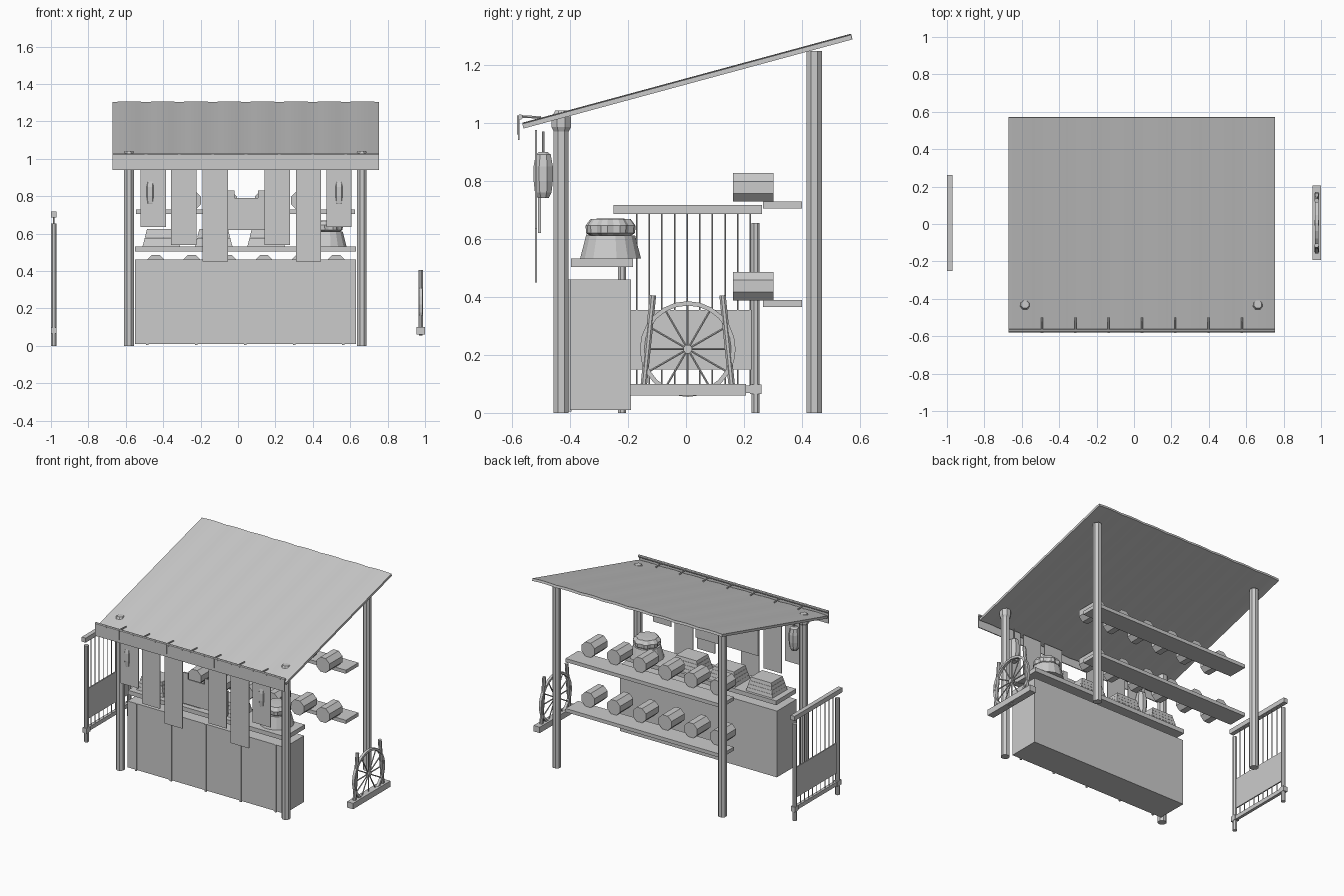
import bpy, bmesh, math
from mathutils import Vector, Matrix

old = bpy.data.objects.get("Cube")
if old:
    bpy.data.objects.remove(old, do_unlink=True)

grey = bpy.data.materials.new("plain_grey")
grey.use_nodes = True
COLOUR = (0.6, 0.6, 0.6, 1)
grey.diffuse_color = COLOUR
grey.node_tree.nodes["Principled BSDF"].inputs["Base Color"].default_value = COLOUR


def finish(name, bm):
    bmesh.ops.recalc_face_normals(bm, faces=bm.faces)
    mesh = bpy.data.meshes.new(name)
    bm.to_mesh(mesh)
    bm.free()
    mesh.materials.append(grey)
    ob = bpy.data.objects.new(name, mesh)
    bpy.context.collection.objects.link(ob)
    return ob


def box(name, x0, x1, y0, y1, z0, z1, taper=1):
    bm = bmesh.new()
    bmesh.ops.create_cube(bm, size=1)
    for v in bm.verts:
        k = taper if v.co.z > 0 else 1
        v.co = ((x0 + x1) / 2 + v.co.x * k * (x1 - x0),
                (y0 + y1) / 2 + v.co.y * k * (y1 - y0),
                (z0 + z1) / 2 + v.co.z * (z1 - z0))
    return finish(name, bm)


def rod(name, a, b, r, n=8, r2=None):
    """Prism or cone from point a to point b, with a flat side facing the axes."""
    a, b = Vector(a), Vector(b)
    d = b - a
    bm = bmesh.new()
    turn = d.to_track_quat('Z', 'Y').to_matrix().to_4x4()
    m = Matrix.Translation((a + b) / 2) @ turn @ Matrix.Rotation(math.pi / n, 4, 'Z')
    bmesh.ops.create_cone(bm, cap_ends=True, segments=n, radius1=r,
                          radius2=r if r2 is None else r2, depth=d.length, matrix=m)
    return finish(name, bm)


def lathe(name, x, y, profile, n, rib=0):
    """Turn (radius, height) points about a vertical axis; rib pulls in every third column."""
    bm = bmesh.new()
    rings = []
    for r, z in profile:
        ring = []
        for i in range(n):
            t = math.tau * (i + 0.5) / n
            k = r * (1 - rib * (i % 3 == 0))
            ring.append(bm.verts.new((x + k * math.cos(t), y + k * math.sin(t), z)))
        rings.append(ring)
    for lo, hi in zip(rings, rings[1:]):
        for i in range(n):
            j = (i + 1) % n
            bm.faces.new((lo[i], lo[j], hi[j], hi[i]))
    bm.faces.new(rings[0])
    bm.faces.new(rings[-1])
    return finish(name, bm)


# Roof: one sloping sheet of eight gently bowed strips
LEFT, RIGHT, STRIPS, STEPS = -0.67, 0.755, 8, 4
pitch = (RIGHT - LEFT) / STRIPS
bm = bmesh.new()
pairs = []
for i in range(STRIPS * STEPS + 1):
    x = LEFT + i * pitch / STEPS
    bow = 0.004 * math.sin(math.pi * (i % STEPS) / STEPS)
    pairs.append([bm.verts.new((x, y, z + bow)) for y, z in ((-0.56, 0.98), (0.573, 1.287))])
for p, q in zip(pairs, pairs[1:]):
    bm.faces.new((p[0], q[0], q[1], p[1]))
extra = bmesh.ops.extrude_face_region(bm, geom=bm.faces[:])["geom"]
bmesh.ops.translate(bm, vec=(0, -0.004, 0.016),
                    verts=[g for g in extra if isinstance(g, bmesh.types.BMVert)])
roof = finish("roof", bm)
bpy.context.view_layer.objects.active = roof
roof.select_set(True)
bpy.ops.object.shade_smooth_by_angle(angle=math.radians(12))
roof.select_set(False)

# Valance along the low eave, its rod and ties
box("valance", LEFT, RIGHT, -0.579, -0.573, 0.94, 1.02)
rod("valance_rod", (LEFT, -0.571, 1.02), (RIGHT, -0.571, 1.02), 0.009)
for i in range(1, STRIPS):
    x = LEFT + i * pitch
    box("valance_tie", x - 0.007, x + 0.007, -0.582, -0.578, 0.96, 1.025)
    rod("roof_tie", (x, -0.571, 1.022), (x, -0.5, 1.018), 0.005, 6)

# Corner posts
for x in (-0.583, 0.662):
    lathe("front_post", x, -0.43,
          [(0.028, 0), (0.028, 0.97), (0.036, 0.985), (0.036, 1.02), (0.022, 1.042)], 8)
    rod("back_post", (x, 0.442, 0), (x, 0.442, 1.247), 0.028)

# Counter with batten strips and a raised top
box("counter", -0.55, 0.63, -0.40, -0.19, 0.01, 0.46)
for i in range(5):
    x = -0.485 + i * 0.262
    box("counter_batten", x - 0.006, x + 0.006, -0.406, -0.395, 0.004, 0.46)
box("counter_top", -0.55, 0.63, -0.397, -0.182, 0.503, 0.532)

# Stacked trays on the counter
for x in (-0.41, -0.13, 0.15):
    for i in range(4):
        w, z = 0.1 - i * 0.006, 0.532 + i * 0.023
        box("stacked_tray", x - w, x + w, -0.28 - w * 0.8, -0.28 + w * 0.8, z, z + 0.022, 0.94)

# Tub with a ribbed heap on top
lathe("tub", 0.475, -0.26, [(0.107, 0.532), (0.086, 0.612)], 16)
lathe("ribbed_heap", 0.475, -0.26,
      [(0.07, 0.61), (0.085, 0.62), (0.087, 0.645), (0.07, 0.668), (0.03, 0.67)], 24, 0.1)

# Back shelves with small barrels lying front to back
for z in (0.365, 0.705):
    box("back_shelf", -0.545, 0.625, 0.265, 0.40, z, z + 0.024)
    for i in range(6):
        x = -0.44 + i * 0.193
        rod("barrel", (x, 0.162, z + 0.072), (x, 0.302, z + 0.072), 0.053)

# Hanging banners of different lengths
for x, low in ((-0.452, 0.635), (-0.29, 0.54), (-0.122, 0.45),
               (0.21, 0.54), (0.377, 0.45), (0.54, 0.635)):
    box("hanging_banner", x - 0.068, x + 0.068, -0.52, -0.514, low, 0.975)

# Wide sign between the banners, with two lugs
box("sign_board", -0.19, 0.277, -0.510, -0.500, 0.62, 0.79)
for x in (-0.037, 0.125):
    box("sign_lug", x - 0.018, x + 0.018, -0.510, -0.500, 0.785, 0.83)

# Lanterns set through the end banners
for x in (-0.47, 0.54):
    lathe("lantern", x, -0.492,
          [(0.02, 0.74), (0.031, 0.76), (0.036, 0.80), (0.036, 0.85), (0.028, 0.89), (0.015, 0.90)], 8)
    rod("lantern_cord", (x, -0.492, 0.89), (x, -0.492, 0.97), 0.005, 6)

# Gate standing on the right of the stall
for y in (-0.22, 0.24):
    rod("gate_post", (-0.985, y, 0), (-0.985, y, 0.655), 0.015)
    box("gate_block", -1.0, -0.97, y - 0.02, y + 0.02, 0.065, 0.098)
box("gate_top_rail", -1.0, -0.97, -0.25, 0.262, 0.686, 0.717)
box("gate_bottom_rail", -0.995, -0.975, -0.22, 0.24, 0.068, 0.095)
box("gate_panel", -0.989, -0.981, -0.205, 0.225, 0.15, 0.355)
for i in range(10):
    y = -0.17 + i * 0.0435
    rod("gate_bar", (-0.985, y, 0.09), (-0.985, y, 0.69), 0.003, 6)

# Spoked wheel held in a stand on the left of the stall
WX, WY, WZ = 0.977, 0.006, 0.22
box("wheel_base", 0.954, 1.0, -0.193, 0.207, 0.06, 0.10)
for side in (-1, 1):
    rod("wheel_support", (WX, WY + side * 0.152, 0.09), (WX, WY + side * 0.12, 0.405), 0.012)
bm = bmesh.new()
SEG = 24
loops = []
for i in range(SEG):
    t = math.tau * i / SEG
    loops.append([bm.verts.new((WX + dx, WY + r * math.cos(t), WZ + r * math.sin(t)))
                  for dx, r in ((-0.009, 0.15), (0.009, 0.15), (0.009, 0.165), (-0.009, 0.165))])
for i in range(SEG):
    a, b = loops[i], loops[(i + 1) % SEG]
    for k in range(4):
        bm.faces.new((a[k], a[(k + 1) % 4], b[(k + 1) % 4], b[k]))
finish("wheel_rim", bm)
rod("wheel_hub", (WX - 0.013, WY, WZ), (WX + 0.013, WY, WZ), 0.016)
for i in range(12):
    t = math.tau * i / 12
    rod("wheel_spoke", (WX, WY, WZ),
        (WX, WY + 0.155 * math.cos(t), WZ + 0.155 * math.sin(t)), 0.004, 6)
